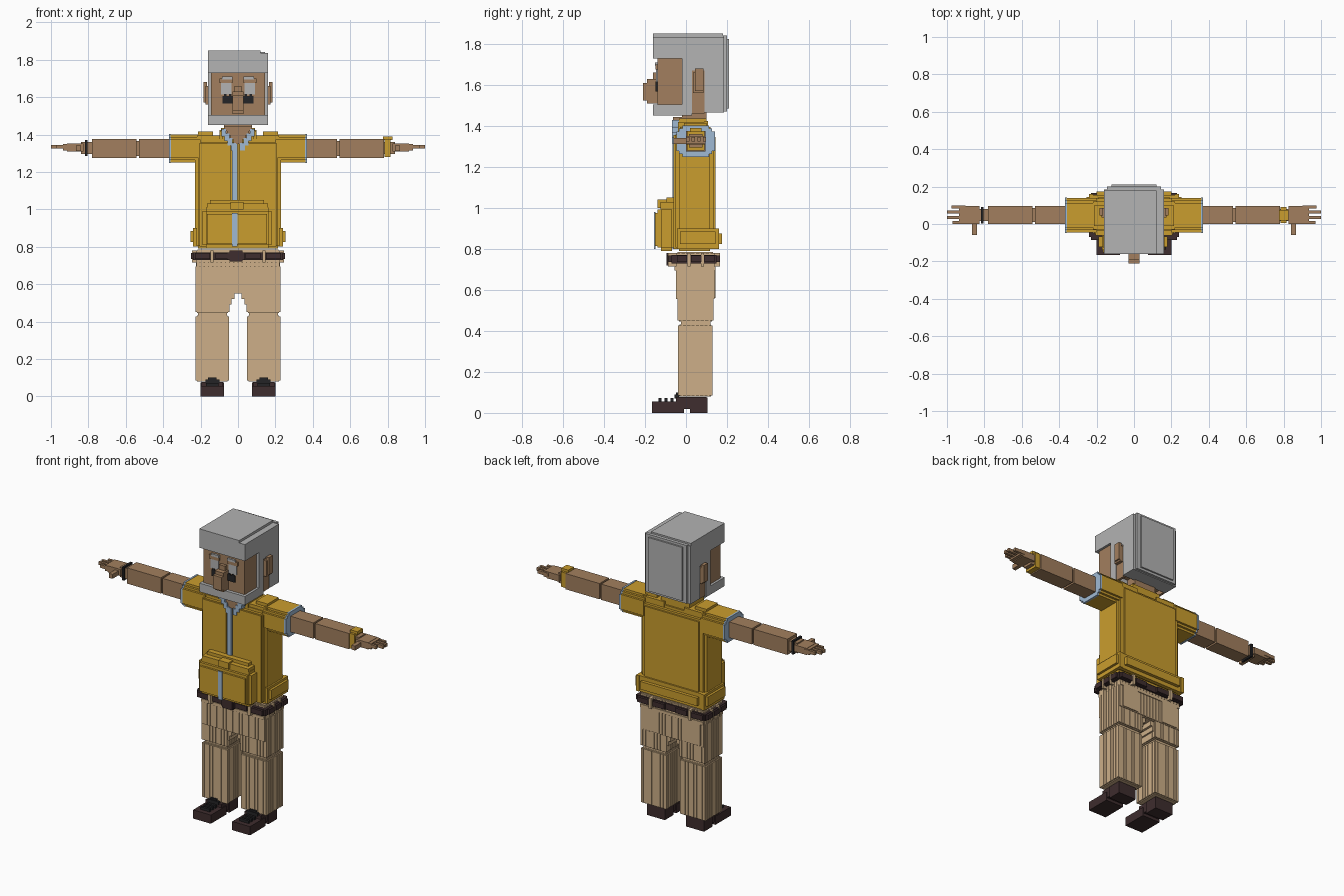
import bpy, bmesh


def material(name, rgb):
    lin = [((c / 255 + 0.055) / 1.055) ** 2.4 for c in rgb]
    m = bpy.data.materials.new(name)
    m.diffuse_color = (*lin, 1)
    return m


GOLD = material("gold cloth", (202, 157, 46))
SKIN = material("skin", (162, 127, 94))
GREY = material("grey hair", (179, 179, 179))
TAN = material("tan trousers", (205, 175, 136))
DARK = material("dark leather", (62, 45, 46))
BLACK = material("black", (36, 36, 38))
BLUE = material("pale blue", (160, 186, 212))


def build(name, mat, boxes, mirror=False):
    """One object from boxes (x0, x1, y0, y1, z0, z1), optionally mirrored in x."""
    bm = bmesh.new()
    boxes = list(boxes)
    if mirror:
        boxes += [(-b[1], -b[0], *b[2:]) for b in boxes]
    for b in boxes:
        vs = bmesh.ops.create_cube(bm, size=1)["verts"]
        for v in vs:
            for i in range(3):
                v.co[i] = b[2 * i] if v.co[i] < 0 else b[2 * i + 1]
    me = bpy.data.meshes.new(name)
    bm.to_mesh(me)
    bm.free()
    me.materials.append(mat)
    ob = bpy.data.objects.new(name, me)
    bpy.context.collection.objects.link(ob)
    return ob


def stepped(b, s):
    """Box with stepped edges: three boxes, each full length on one axis."""
    return [tuple(b[i] + (0 if i // 2 == a else (s if i % 2 == 0 else -s))
                  for i in range(6)) for a in range(3)]


def ribbed(b, n_x, n_y, d=0.008):
    """Box with raised vertical ribs on all four sides."""
    x0, x1, y0, y1, z0, z1 = b
    out = [(x0 + d, x1 - d, y0 + d, y1 - d, z0, z1)]
    px, py = (x1 - x0) / n_x, (y1 - y0) / n_y
    for i in range(n_x):
        x = x0 + (i + 0.5) * px
        out.append((x - px * 0.36, x + px * 0.36, y0, y1, z0 + 0.005, z1 - 0.005))
    for i in range(n_y):
        y = y0 + (i + 0.5) * py
        out.append((x0, x1, y - py * 0.36, y + py * 0.36, z0 + 0.005, z1 - 0.005))
    return out


# Head: skin core, ears, nose and brow
build("face", SKIN, [(-.145, .145, -.14, .1, 1.49, 1.75)])
build("nose", SKIN, [(-.03, .03, -.19, -.14, 1.51, 1.63), (-.03, .03, -.21, -.18, 1.525, 1.61),
                     (-.02, .02, -.16, -.14, 1.62, 1.66)])
build("brow", SKIN, [(.03, .1, -.15, -.14, 1.675, 1.70)], True)
build("ear", SKIN, [(.14, .155, .03, .09, 1.46, 1.67), (.155, .175, .035, .085, 1.56, 1.66),
                    (.165, .185, .045, .085, 1.57, 1.68)], True)
build("neck", SKIN, [(-.075, .075, -.02, .1, 1.34, 1.50)])

# Hair, sideburns and beard
build("hair", GREY, [(-.16, .16, -.16, .185, 1.73, 1.835), (-.16, .12, -.16, .18, 1.83, 1.85),
                     (-.16, .16, .09, .185, 1.465, 1.74), (-.145, .145, .18, .2, 1.47, 1.84),
                     (-.12, .12, .19, .21, 1.485, 1.825)])
build("sideburn", GREY, [(.14, .16, -.02, .03, 1.49, 1.74), (.14, .16, .03, .09, 1.67, 1.74)], True)
build("beard", GREY, [(-.16, .16, -.16, .03, 1.45, 1.505)])

# Eyes and the dark marks below them
build("eye", GREY, [(.035, .09, -.146, -.139, 1.615, 1.675), (.03, .085, -.152, -.139, 1.695, 1.71)], True)
build("eye_mark", BLACK, [(.03, .082, -.148, -.139, 1.567, 1.607), (.035, .048, -.148, -.139, 1.6, 1.617),
                          (.062, .075, -.148, -.139, 1.6, 1.617)], True)

# Jacket body with raised panels and shoulder steps
build("jacket", GOLD, stepped((-.23, .23, -.052, .135, .79, 1.375), .017))
build("jacket_back_panel", GOLD, [(-.19, .19, .13, .145, .90, 1.345)])
build("jacket_front_panel", GOLD, [(-.205, -.04, -.062, -.04, .8, 1.355), (.005, .205, -.062, -.04, .8, 1.355)])
build("shoulder", GOLD, [(.07, .22, -.03, .12, 1.36, 1.395), (.135, .215, -.01, .1, 1.39, 1.415)], True)
build("jacket_collar", GOLD, [(.08, .1, -.04, .1, 1.37, 1.42), (-.1, .1, .09, .108, 1.37, 1.425),
                              (.07, .09, -.035, .1, 1.40, 1.435)], True)
build("jacket_hem", GOLD, [(.22, .24, -.045, .16, .8, .9), (.23, .255, -.03, .145, .825, .885),
                           (.0, .22, .13, .155, .8, .9), (.0, .20, .15, .175, .825, .875)], True)

# Zip stripe and open shirt collar
build("zip_stripe", BLUE, [(-.032, -.002, -.066, -.05, .8, 1.35)])
build("shirt_collar", BLUE, [(.012 + i * .017, .038 + i * .017, -.069, -.02, 1.315 + i * .025, 1.355 + i * .025)
                             for i in range(4)], True)
build("chest_skin", SKIN, [(-w, w, -.063, 0, z, z + .024) for w, z in
                           ((.025, 1.35), (.042, 1.374), (.06, 1.398), (.075, 1.42))])

# Waist pouch with flap and strap
build("pouch", GOLD, stepped((-.19, .18, -.14, -.05, .79, 1.01), .018)
      + [(-.165, .155, -.152, -.13, .815, .975), (-.165, .16, -.125, -.05, .99, 1.03),
         (-.15, .14, -.095, -.05, 1.02, 1.05), (-.04, .03, -.14, -.06, 1.0, 1.04)])
build("pouch_stripe", BLUE, [(-.032, -.002, -.157, -.15, .8, .98)])

# Sleeves, blue cuffs and arms
build("sleeve", GOLD, [(.20, .36, -.045, .14, 1.278, 1.372), (.20, .36, -.018, .113, 1.25, 1.40),
                       (.20, .36, -.032, .127, 1.264, 1.386)], True)
build("sleeve_cuff", BLUE, [(.358, .37, -.047, .142, 1.278, 1.372), (.358, .37, -.018, .113, 1.248, 1.402),
                            (.358, .37, -.033, .128, 1.263, 1.387)], True)
build("arm", SKIN, [(.36, .53, 0, .095, 1.275, 1.375), (.52, .55, .01, .085, 1.285, 1.365),
                    (.542, .78, 0, .095, 1.275, 1.375), (.77, .84, .015, .08, 1.295, 1.36)], True)

# Hands: palm, thumb, four fingers
fingers = [(.9, tip, y, y + .016, 1.325, 1.345)
           for y, tip in ((.0, .97), (.027, 1.0), (.055, 1.0), (.082, .975))]
build("hand", SKIN, [(.825, .915, 0, .095, 1.31, 1.352), (.84, .865, -.06, .01, 1.312, 1.34),
                     (.915, .935, 0, .095, 1.315, 1.35)] + fingers, True)
build("wristband", BLACK, [(-.818, -.804, .004, .09, 1.285, 1.37)])
build("watch", GOLD, [(.782, .815, .005, .09, 1.28, 1.375), (.775, .825, .02, .075, 1.37, 1.39)])

# Trousers: hips, ribbed thighs and lower legs
build("hips", TAN, ribbed((-.225, .225, -.05, .14, .55, .785), 20, 8)
      + [(-.222, .222, -.055, .145, .695, .715)])
build("thigh", TAN, ribbed((.045, .228, -.042, .135, .445, .70), 9, 8)
      + [(.02, .06, -.035, .125, .52, .56), (.035, .06, -.035, .125, .49, .53),
         (.09, .2, .13, .145, .56, .70)], True)
build("knee", TAN, [(.06, .215, -.025, .12, .42, .46)], True)
build("lower_leg", TAN, ribbed((.048, .228, -.04, .13, .08, .432), 9, 8), True)

# Belt, loops and buckle
build("belt", DARK, [(-.24, .24, -.07, .15, .73, .77)])
build("belt_side", DARK, [(.235, .252, a, a + .05, .735, .767) for a in (-.045, .025, .09)]
      + [(x, x + .08, y, y + .02, .735, .767) for x in (.04, .15) for y in (-.085, .145)], True)
build("belt_loop", TAN, [(.13, .148, -.088, .167, .715, .78), (-.246, .246, .008, .022, .715, .78),
                         (-.246, .246, .073, .087, .715, .78)], True)
build("buckle", DARK, [(-.045, .025, -.095, -.06, .72, .78), (-.055, .035, -.093, -.06, .73, .77)])

# Shoes: sole, heel, upper and lace ridges
build("shoe", DARK, [(.075, .2, -.165, -.01, 0, .055), (.075, .2, .02, .105, 0, .075),
                     (.08, .195, -.05, .1, .018, .078)], True)
build("laces", BLACK, [(.105, .17, y, y + .015, .05, .072) for y in (-.135, -.105, -.075)]
      + [(.1, .175, -.055, -.035, .07, .09), (.115, .16, -.05, -.03, .08, .1)], True)
